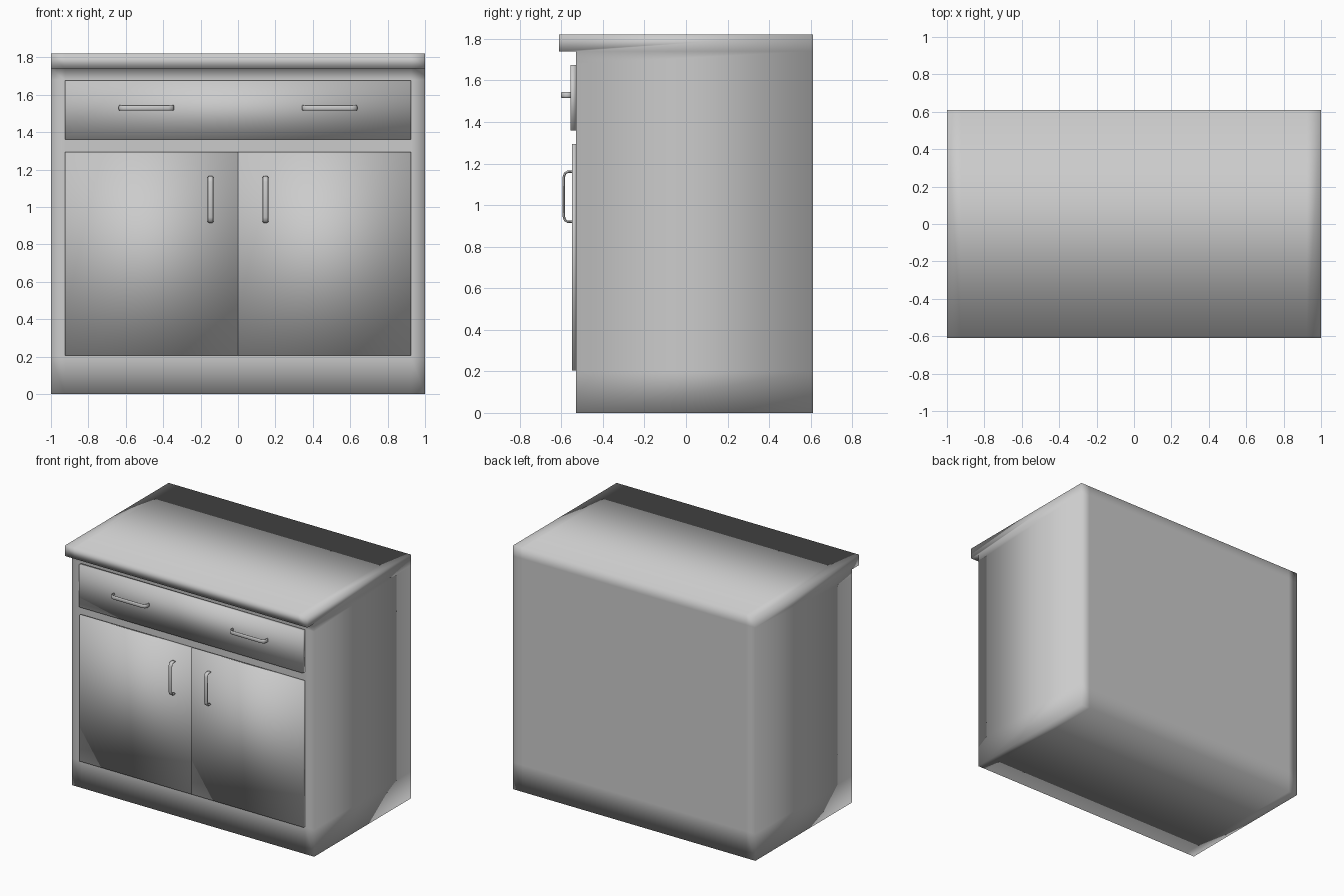
import bpy, bmesh, math
from mathutils import Vector

cube = bpy.data.objects.get("Cube")
if cube:
    bpy.data.objects.remove(cube, do_unlink=True)

grey = bpy.data.materials.new("plain grey")
grey.use_nodes = True
GREY = (0.6, 0.6, 0.6, 1)
grey.diffuse_color = GREY
grey.node_tree.nodes["Principled BSDF"].inputs["Base Color"].default_value = GREY


def finish(name, bm):
    """Turn a bmesh into a softly shaded grey object."""
    bmesh.ops.recalc_face_normals(bm, faces=bm.faces)
    for f in bm.faces:
        f.smooth = True
    mesh = bpy.data.meshes.new(name)
    bm.to_mesh(mesh)
    bm.free()
    mesh.materials.append(grey)
    obj = bpy.data.objects.new(name, mesh)
    bpy.context.collection.objects.link(obj)
    return obj


def box(name, lo, hi):
    bm = bmesh.new()
    bmesh.ops.create_cube(bm, size=1)
    lo, hi = Vector(lo), Vector(hi)
    for v in bm.verts:
        v.co = Vector(l + (c + 0.5) * (h - l) for l, h, c in zip(lo, hi, v.co))
    return finish(name, bm)


def cabinet():
    """Carcass and overhanging worktop in one piece, extruded from its side profile."""
    profile = [(-0.53, 0), (0.61, 0), (0.61, 1.82), (-0.61, 1.82), (-0.61, 1.74), (-0.53, 1.74)]
    bm = bmesh.new()
    side = bm.faces.new([bm.verts.new((-1, y, z)) for y, z in profile])
    new = bmesh.ops.extrude_face_region(bm, geom=[side], use_keep_orig=True)["geom"]
    bmesh.ops.translate(bm, vec=(2, 0, 0), verts=[g for g in new if isinstance(g, bmesh.types.BMVert)])
    # loops framing the drawer and doors
    cuts = [((x, 0, 0), (1, 0, 0)) for x in (-0.925, 0.925)]
    cuts += [((0, 0, z), (0, 0, 1)) for z in (0.2, 1.68, 1.74)]
    for point, normal in cuts:
        bmesh.ops.bisect_plane(bm, geom=bm.verts[:] + bm.edges[:] + bm.faces[:],
                               plane_co=point, plane_no=normal, dist=0.0001)
    # the top and the underside are single plain faces
    for level in (0, 1.82):
        flat = [f for f in bm.faces if all(abs(v.co.z - level) < 0.001 for v in f.verts)]
        bmesh.ops.dissolve_faces(bm, faces=flat)
    return finish("cabinet", bm)


def handle(name, centre, along, half):
    """Bow handle: an oval section swept along a bracket shaped path."""
    centre, along, out = Vector(centre), Vector(along), Vector((0, -1, 0))
    across = along.cross(out)
    start = [(-half + 0.005, -0.005), (-half + 0.005, 0.022), (-half + 0.012, 0.034), (-half + 0.03, 0.04)]
    path = [Vector(p) for p in start + [(-s, d) for s, d in reversed(start)]]
    bm = bmesh.new()
    rings = []
    for i, p in enumerate(path):
        t = (path[min(i + 1, len(path) - 1)] - path[max(i - 1, 0)]).normalized()
        normal = along * -t.y + out * t.x
        ring = []
        for k in range(10):
            a = math.tau * k / 10
            offset = across * math.cos(a) * 0.015 + normal * math.sin(a) * 0.006
            ring.append(bm.verts.new(centre + along * p.x + out * p.y + offset))
        rings.append(ring)
    for a, b in zip(rings, rings[1:]):
        for k in range(10):
            bm.faces.new((a[k - 1], a[k], b[k], b[k - 1]))
    bm.faces.new(rings[0])
    bm.faces.new(rings[-1])
    return finish(name, bm)


cabinet()
box("drawer_front", (-0.925, -0.557, 1.36), (0.925, -0.53, 1.675))

# doors and handles on both sides
for label, s in (("right", -1), ("left", 1)):
    x0, x1 = sorted((0.0, s * 0.925))
    box(label + "_door", (x0, -0.548, 0.205), (x1, -0.53, 1.295))
    handle(label + "_door_handle", (s * 0.147, -0.548, 1.04), (0, 0, 1), 0.125)
    handle(label + "_drawer_handle", (s * 0.49, -0.557, 1.53), (1, 0, 0), 0.148)
